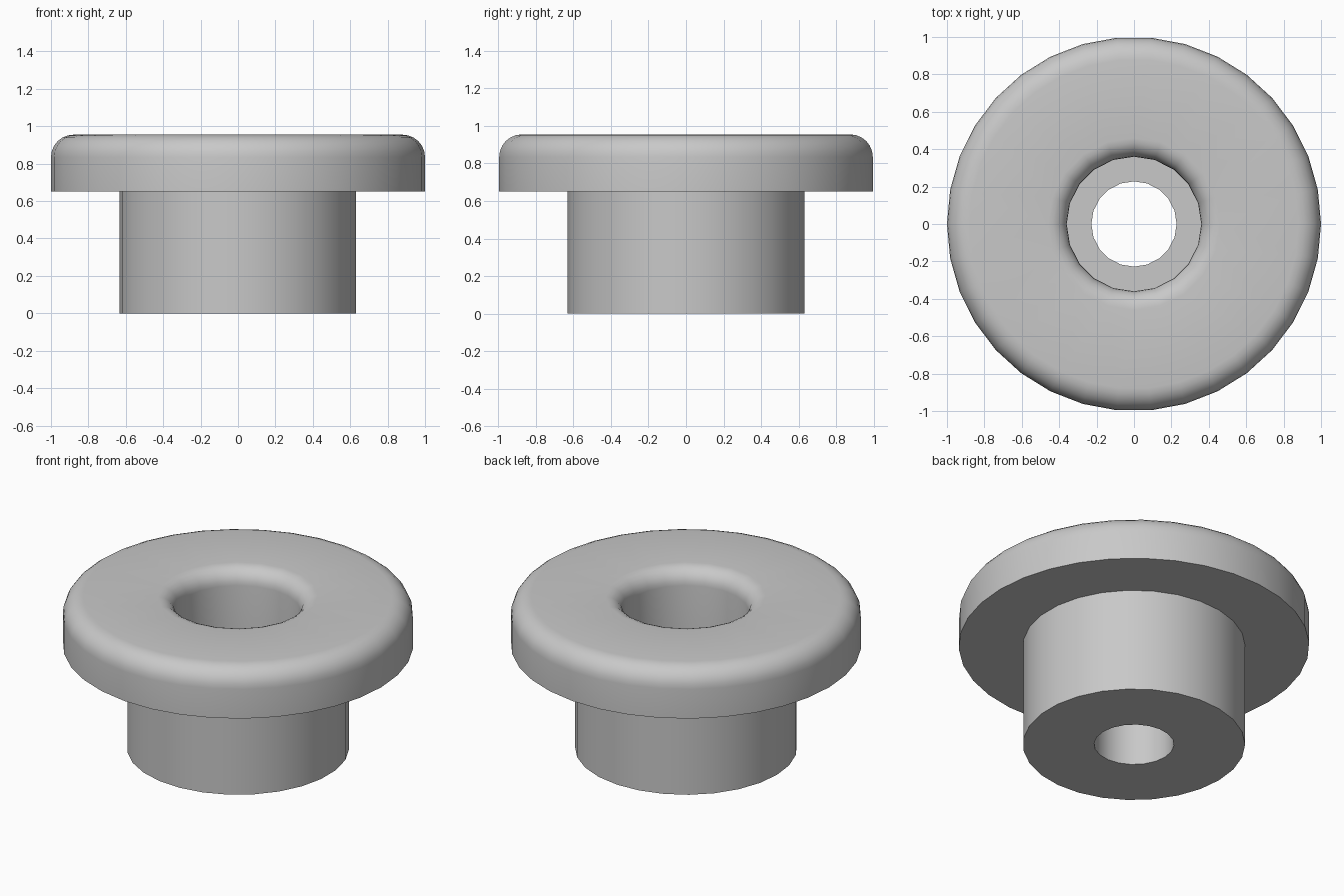
import bpy
import bmesh
import math

if "Cube" in bpy.data.objects:
    bpy.data.objects.remove(bpy.data.objects["Cube"])

bm = bmesh.new()


def arc(cr, cz, radius, start, end, steps=6):
    """Points (r, z) along a fillet, angles in degrees."""
    angles = [math.radians(start + (end - start) * i / steps) for i in range(steps + 1)]
    return [(cr + radius * math.cos(a), cz + radius * math.sin(a)) for a in angles]


def lathe(profile, sides):
    """Spin (r, z) points around z; return the first and last rings."""
    rings = []
    for r, z in profile:
        ring = []
        for i in range(sides):
            a = math.pi + 2 * math.pi * i / sides
            ring.append(bm.verts.new((r * math.cos(a), r * math.sin(a), z)))
        rings.append(ring)
    for lower, upper in zip(rings, rings[1:]):
        for i in range(sides):
            j = (i + 1) % sides
            bm.faces.new((lower[i], lower[j], upper[j], upper[i]))
    return rings[0], rings[-1]


def washer(outer, inner):
    """Fill the flat ring between two circles that may differ in side count."""
    edges = []
    for ring in (outer, inner):
        for i, v in enumerate(ring):
            w = ring[(i + 1) % len(ring)]
            edges.append(bm.edges.get((v, w)) or bm.edges.new((v, w)))
    bmesh.ops.triangle_fill(bm, edges=edges, use_beauty=True, normal=(0, 0, 1))


TOP, FLANGE_Z, LEDGE_Z = 0.955, 0.65, 0.38

# Curved walls: rounded flange, stem, flared counterbore, through hole
flange_low, flange_top = lathe([(1.0, FLANGE_Z)] + arc(0.88, TOP - 0.12, 0.12, 0, 90), 34)
stem_low, stem_top = lathe([(0.634, 0), (0.634, FLANGE_Z)], 27)
bore_low, bore_top = lathe([(0.36, LEDGE_Z)] + arc(0.46, TOP - 0.10, 0.10, 180, 90), 20)
hole_low, hole_top = lathe([(0.228, 0), (0.228, LEDGE_Z)], 20)

# Flat rings: top, flange underside, inner ledge, base
washer(flange_top, bore_top)
washer(flange_low, stem_top)
washer(bore_low, hole_top)
washer(stem_low, hole_low)
bmesh.ops.recalc_face_normals(bm, faces=bm.faces)

mesh = bpy.data.meshes.new("flanged_bushing")
bm.to_mesh(mesh)
bm.free()
bushing = bpy.data.objects.new("flanged_bushing", mesh)
bpy.context.collection.objects.link(bushing)

# Plain grey finish
grey = bpy.data.materials.new("grey")
grey.diffuse_color = (0.58, 0.58, 0.58, 1)
grey.use_nodes = True
grey.node_tree.nodes["Principled BSDF"].inputs["Base Color"].default_value = grey.diffuse_color
mesh.materials.append(grey)

bpy.context.view_layer.objects.active = bushing
bushing.select_set(True)
bpy.ops.object.shade_smooth_by_angle(angle=math.radians(30))
